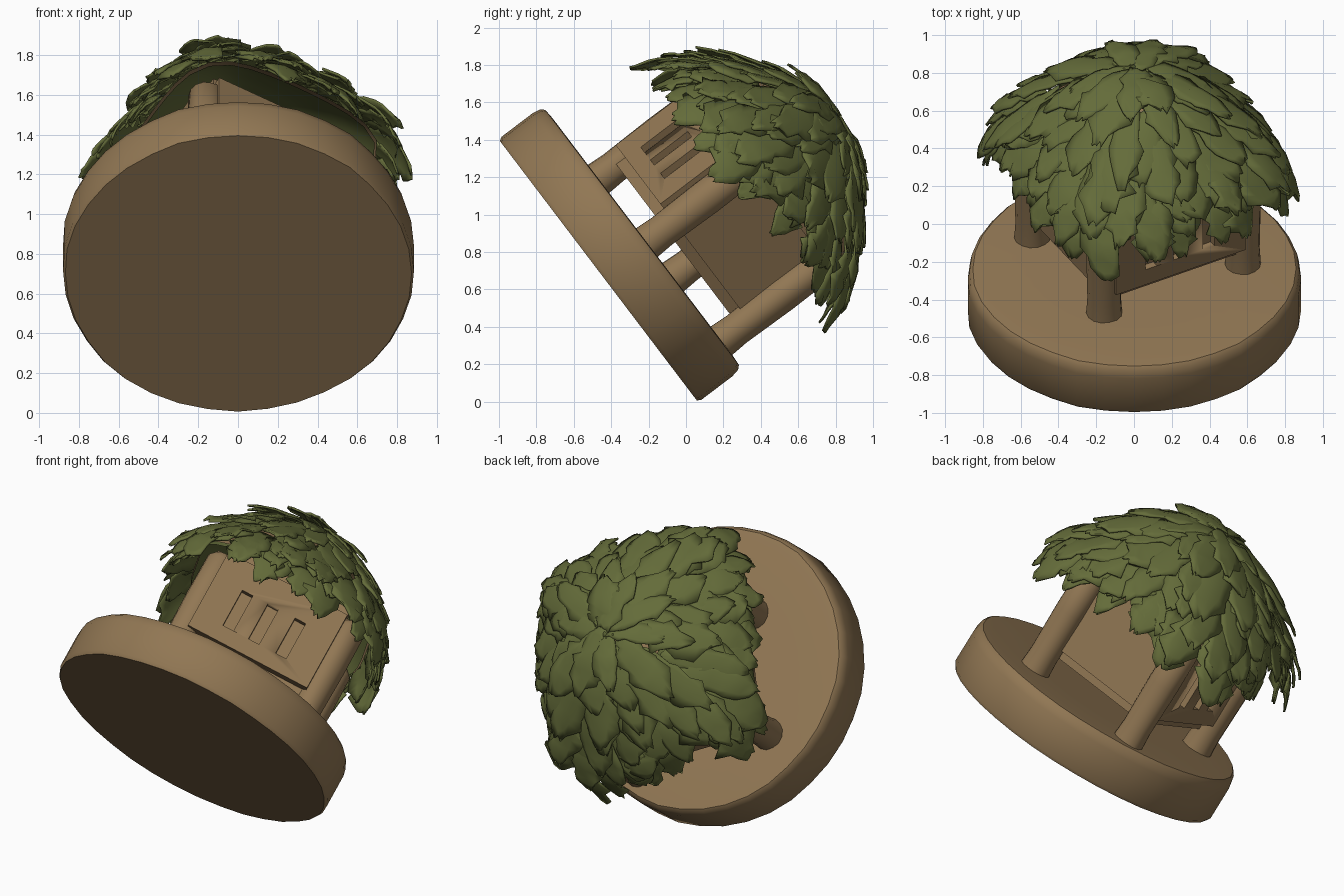
import bpy, bmesh, math, random
from mathutils import Matrix, Vector

if "Cube" in bpy.data.objects:
    bpy.data.objects.remove(bpy.data.objects["Cube"])
random.seed(4)

# Tilted base frame, then hut and roof frames turned on top of it
BASE = Matrix.Translation((0, -0.47, 0.702)) @ Matrix.Rotation(math.radians(-52.8), 4, 'X')
TURN = Matrix.Rotation(math.radians(30), 4, 'Z')
HUT = BASE @ Matrix.Translation((0.02, 0.155, 0)) @ TURN
ROOF = BASE @ Matrix.Translation((0.02, 0.115, 0)) @ TURN


def material(name, rgb):
    m = bpy.data.materials.new(name)
    m.diffuse_color = (*rgb, 1)
    m.use_nodes = True
    m.node_tree.nodes["Principled BSDF"].inputs["Base Color"].default_value = m.diffuse_color
    return m


WOOD = material("brown_wood", (0.285, 0.185, 0.088))
LEAF = material("leaf_green", (0.128, 0.150, 0.042))


def make(name, bm, frame, mat, angle=40):
    bmesh.ops.recalc_face_normals(bm, faces=bm.faces)
    me = bpy.data.meshes.new(name)
    bm.to_mesh(me)
    bm.free()
    ob = bpy.data.objects.new(name, me)
    bpy.context.collection.objects.link(ob)
    ob.matrix_world = frame
    me.materials.append(mat)
    me.shade_smooth()
    me.set_sharp_from_angle(angle=math.radians(angle))
    return ob


def lathe(name, profile, n, frame, mat, wobble=0.0):
    bm = bmesh.new()
    wob = [1 - wobble * random.random() for _ in range(n)]
    rings = [[bm.verts.new((r * wob[i] * math.cos(2 * math.pi * i / n),
                            r * wob[i] * math.sin(2 * math.pi * i / n), z))
              for i in range(n)] for r, z in profile]
    for a, b in zip(rings, rings[1:]):
        for i in range(n):
            j = (i + 1) % n
            bm.faces.new((a[i], a[j], b[j], b[i]))
    bm.faces.new(rings[0])
    bm.faces.new(rings[-1])
    return make(name, bm, frame, mat)


def box(bm, lo, hi):
    lo, hi = Vector(lo), Vector(hi)
    g = bmesh.ops.create_cube(bm, size=1)
    bmesh.ops.scale(bm, vec=hi - lo, verts=g['verts'])
    bmesh.ops.translate(bm, vec=(lo + hi) / 2, verts=g['verts'])


# Round base
lathe("round_base", [(0.875, 0), (0.887, 0.02), (0.887, 0.23), (0.878, 0.275), (0.86, 0.294), (0.80, 0.298),
                     (0.5, 0.298)], 36, BASE, WOOD, 0.01)

# Corner posts
for sx in (-1, 1):
    for sy in (-1, 1):
        lathe("corner_post", [(0.10, 0.27), (0.092, 0.4), (0.098, 0.7), (0.095, 0.96), (0.06, 1.0)], 14,
              HUT @ Matrix.Translation((0.425 * sx, 0.38 * sy, 0)), WOOD, 0.05)

# Walls with slotted windows
bm = bmesh.new()
box(bm, (-0.475, -0.49, 0.42), (0.435, 0.43, 1.06))
bmesh.ops.bevel(bm, geom=bm.edges[:], offset=0.06, segments=4, affect='EDGES')
walls = make("walls", bm, HUT, WOOD)
bm = bmesh.new()
for x in (-0.20, -0.03, 0.15):
    box(bm, (x - 0.035, -0.6, 0.58), (x + 0.035, -0.45, 0.83))
    box(bm, (x - 0.035, 0.38, 0.58), (x + 0.035, 0.6, 0.83))
cutter = make("window_cutter", bm, HUT, WOOD)
cutter.hide_render = True
mod = walls.modifiers.new("windows", 'BOOLEAN')
mod.object, mod.solver = cutter, 'EXACT'
bpy.context.view_layer.update()
bpy.context.view_layer.objects.active = walls
bpy.ops.object.modifier_apply(modifier="windows")
bpy.data.objects.remove(cutter)

# Roof surface: rounded-square dome, t = 0 at the peak and 1 at the eave
PROFILE = [(0, 1.53), (0.25, 1.485), (0.48, 1.38), (0.72, 1.22), (0.90, 1.06), (0.98, 0.92), (1.0, 0.76)]


def dome(phi, t):
    f = max(0, min(t, 1.05)) * (len(PROFILE) - 1)
    i = min(int(f), len(PROFILE) - 2)
    k = f - i
    r = PROFILE[i][0] * (1 - k) + PROFILE[i + 1][0] * k
    z = PROFILE[i][1] * (1 - k) + PROFILE[i + 1][1] * k
    c, s = abs(math.cos(phi)), abs(math.sin(phi))
    corner = (c ** 4.6 + s ** 4.6) ** (-1 / 4.6)
    rad = r * (0.675 * corner - 0.02)
    z += 0.09 * t * t * (1.21 - corner) / 0.21
    return Vector((rad * 0.98 * math.cos(phi), rad * 1.02 * math.sin(phi), z))


# Roof shell: brown outside, green lining inside
def shell(name, scale, mat):
    bm = bmesh.new()
    N, T = 40, 12
    rings = [[bm.verts.new(dome(2 * math.pi * i / N, 0.01 + 0.68 * k / T) * scale) for i in range(N)]
             for k in range(T + 1)]
    for a, b in zip(rings, rings[1:]):
        for i in range(N):
            j = (i + 1) % N
            bm.faces.new((a[i], a[j], b[j], b[i]))
    bm.faces.new(rings[0])
    make(name, bm, ROOF, mat, 60)


shell("roof_shell", 0.965, WOOD)
shell("roof_lining", 0.95, LEAF)


# One ragged leaf lying on the dome and lifting toward its tip
def leaf(bm, phi, t0, dt, width, lift):
    rows, cols = 9, 5
    grid = []
    skew = random.uniform(-0.12, 0.12)
    tilt = random.uniform(-0.12, 0.12)
    for a in range(rows):
        q = a / (rows - 1)
        p = dome(phi, t0 + dt * q)
        e = 0.05
        along = (dome(phi, t0 + dt * q + e) - dome(phi, t0 + dt * q - e)).normalized()
        across = Vector((-math.sin(phi), math.cos(phi), 0))
        nrm = along.cross(across).normalized()
        if nrm.dot(p - Vector((0, 0, 0.7))) < 0:
            nrm.negate()
        w = width * (0.35 + 0.75 * math.sin(math.pi * min(1, 0.1 + q * 0.72)))
        if q > 0.8:
            w *= 0.72 if q < 1 else 0.35
        row = []
        for b in range(cols):
            s = b / (cols - 1) * 2 - 1
            off = w * s * (random.uniform(0.6, 1.2) if abs(s) == 1 else 1)
            h = 0.005 + lift * q - off * off * 1.5 + tilt * off
            row.append(bm.verts.new(p + across * (off + skew * q) + nrm * h
                                    + along * random.uniform(-0.022, 0.022)))
        grid.append(row)
    for a in range(rows - 1):
        for b in range(cols - 1):
            bm.faces.new((grid[a][b], grid[a][b + 1], grid[a + 1][b + 1], grid[a + 1][b]))


# Leaf rows from the eave up to the peak: count, start, length, half width
bm = bmesh.new()
for count, t0, dt, width in [(26, 0.61, 0.38, 0.11), (26, 0.52, 0.37, 0.11), (24, 0.42, 0.37, 0.11),
                             (20, 0.30, 0.37, 0.11), (16, 0.19, 0.36, 0.105), (12, 0.09, 0.35, 0.10),
                             (9, 0.01, 0.33, 0.09)]:
    start = random.random()
    for i in range(count):
        phi = 2 * math.pi * (i + start + random.uniform(-0.35, 0.35)) / count
        leaf(bm, phi, t0 + random.uniform(-0.04, 0.04), dt * random.uniform(0.85, 1.08),
             width * random.uniform(0.75, 1.2), random.uniform(0.04, 0.10))
leaves = make("roof_leaves", bm, ROOF, LEAF, 50)
mod = leaves.modifiers.new("thickness", 'SOLIDIFY')
mod.thickness = 0.012
